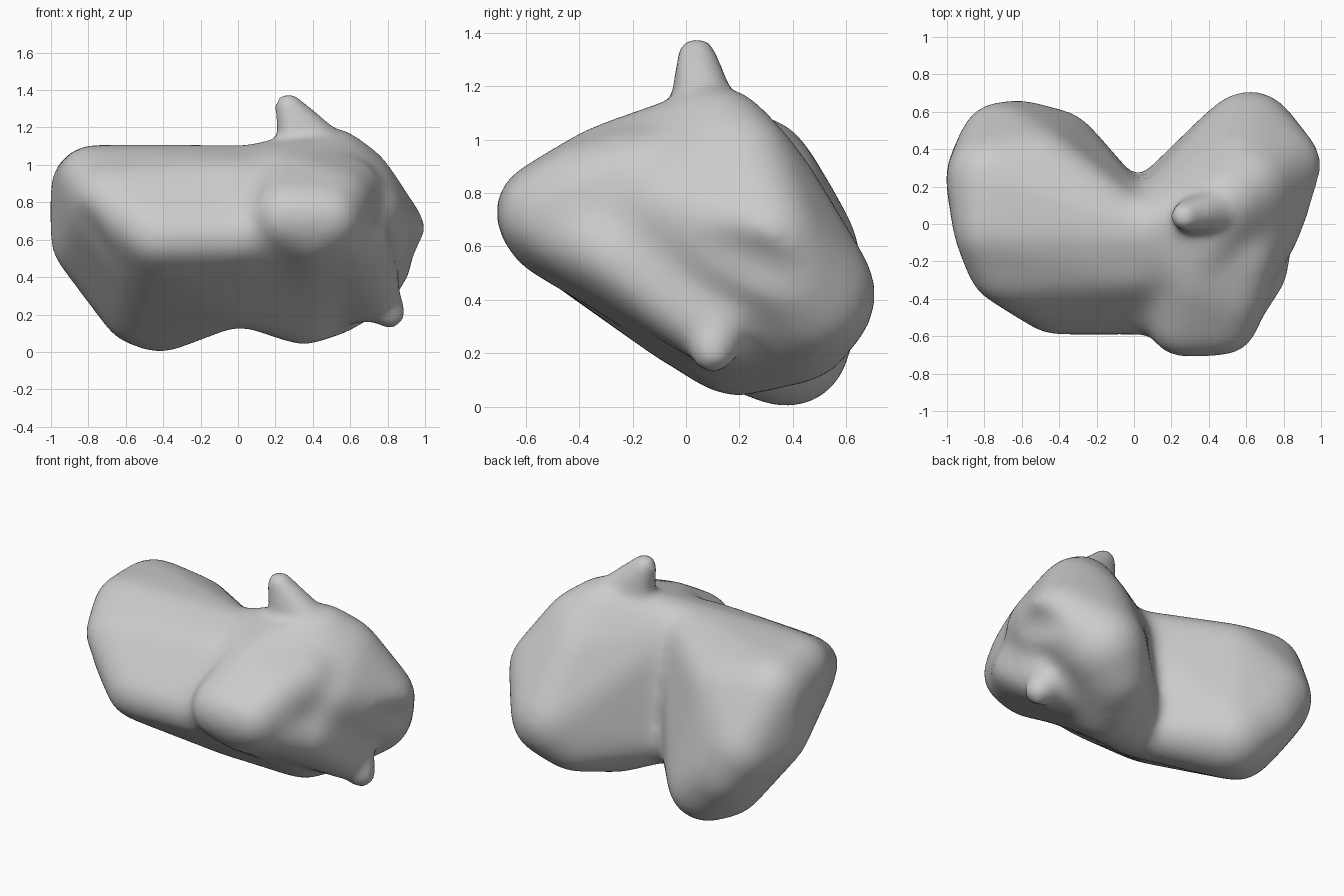
import bpy, bmesh
from mathutils import Matrix

cube = bpy.data.objects.get("Cube")
if cube:
    bpy.data.objects.remove(cube)

grey = bpy.data.materials.new("stone grey")
grey.use_nodes = True
colour = (0.6, 0.6, 0.6, 1)
grey.diffuse_color = colour
grey.node_tree.nodes["Principled BSDF"].inputs["Base Color"].default_value = colour


def add_hull(target, balls):
    """Rounded solid stretched around a few balls (x, y, z, radius)."""
    part = bmesh.new()
    for x, y, z, r in balls:
        bmesh.ops.create_icosphere(part, subdivisions=3, radius=r,
                                   matrix=Matrix.Translation((x, y, z)))
    hull = bmesh.ops.convex_hull(part, input=part.verts)
    loose = {v for v in hull["geom_interior"] + hull["geom_unused"]
             if isinstance(v, bmesh.types.BMVert)}
    bmesh.ops.delete(part, geom=list(loose), context="VERTS")
    bmesh.ops.recalc_face_normals(part, faces=part.faces)
    temp = bpy.data.meshes.new("temp")
    part.to_mesh(temp)
    part.free()
    target.from_mesh(temp)
    bpy.data.meshes.remove(temp)


def solid(name, hulls):
    bm = bmesh.new()
    for balls in hulls:
        add_hull(bm, balls)
    mesh = bpy.data.meshes.new(name)
    bm.to_mesh(mesh)
    bm.free()
    mesh.materials.append(grey)
    obj = bpy.data.objects.new(name, mesh)
    bpy.context.collection.objects.link(obj)
    return obj


def helper(name, hulls):
    obj = solid(name, hulls)
    obj.hide_render = True
    obj.hide_set(True)
    return obj


right_lobe = [
    (-.43, -.42, .62, .18), (.05, -.44, .62, .16), (-.78, -.04, .92, .19),
    (.02, -.05, .95, .16), (-.71, -.25, .82, .18), (.02, -.22, .87, .18),
    (-.78, .25, .87, .23), (-.5, .29, .82, .22), (-.71, .43, .57, .23),
    (-.61, .46, .4, .21), (-.8, .25, .6, .21), (-.42, .38, .23, .24),
    (-.54, .32, .22, .19), (-.4, -.05, .41, .18), (0, 0, .31, .17)]
left_lobe = [
    (.05, -.04, .95, .16), (.5, .12, 1.01, .2), (.62, .2, .91, .21),
    (.55, .29, .8, .21), (.8, .3, .62, .22), (.62, .46, .42, .26),
    (.35, .19, .25, .22), (.5, .42, .29, .21), (.01, 0, .31, .17),
    (.05, -.42, .62, .16), (.3, -.25, .9, .18), (.7, -.06, .75, .18),
    (.5, -.3, .6, .2)]
nose = [(.26, -.53, .73, .19), (.48, -.52, .72, .19), (.4, -.49, .66, .19),
        (.3, -.28, .88, .19), (.52, -.38, .79, .2), (.58, -.15, .85, .2),
        (.35, .15, .3, .2)]
cheek = [(.5, -.47, .68, .18), (.69, -.26, .56, .14), (.74, .1, .29, .14),
         (.5, .15, .35, .2)]
body = solid("body", [right_lobe, left_lobe, nose, cheek])

# Shallow hollows on both ends
hollow = helper("hollow_cutter", [
    [(-.96, -.45, .64, .22), (-.8, -.32, .33, .2)],
    [(1.06, .08, .58, .15), (1.07, .42, .43, .15)]])
# Slim parts, fused after the main mass is softened
tips = helper("horn_and_foot", [
    [(.27, .04, 1.31, .075), (.36, .06, 1.14, .11), (.47, .08, 1.07, .13),
     (.34, .05, 1.04, .12)],
    [(.68, .12, .36, .17), (.81, .1, .21, .085)]])


def blend(iterations):
    fuse = body.modifiers.new("blend", "REMESH")
    fuse.mode = "VOXEL"
    fuse.voxel_size = .022
    soften = body.modifiers.new("soften", "SMOOTH")
    soften.factor = .5
    soften.iterations = iterations


def combine(operation, other):
    mod = body.modifiers.new(other.name, "BOOLEAN")
    mod.operation = operation
    mod.solver = "EXACT"
    mod.object = other


# Fuse and carve the main mass, soften it, then add the slim parts
blend(4)
combine("DIFFERENCE", hollow)
blend(40)
combine("UNION", tips)
blend(14)

bpy.ops.object.select_all(action="DESELECT")
body.select_set(True)
bpy.context.view_layer.objects.active = body
for mod in list(body.modifiers):
    bpy.ops.object.modifier_apply(modifier=mod.name)
bpy.ops.object.shade_smooth()
for part in (hollow, tips):
    bpy.data.objects.remove(part)
